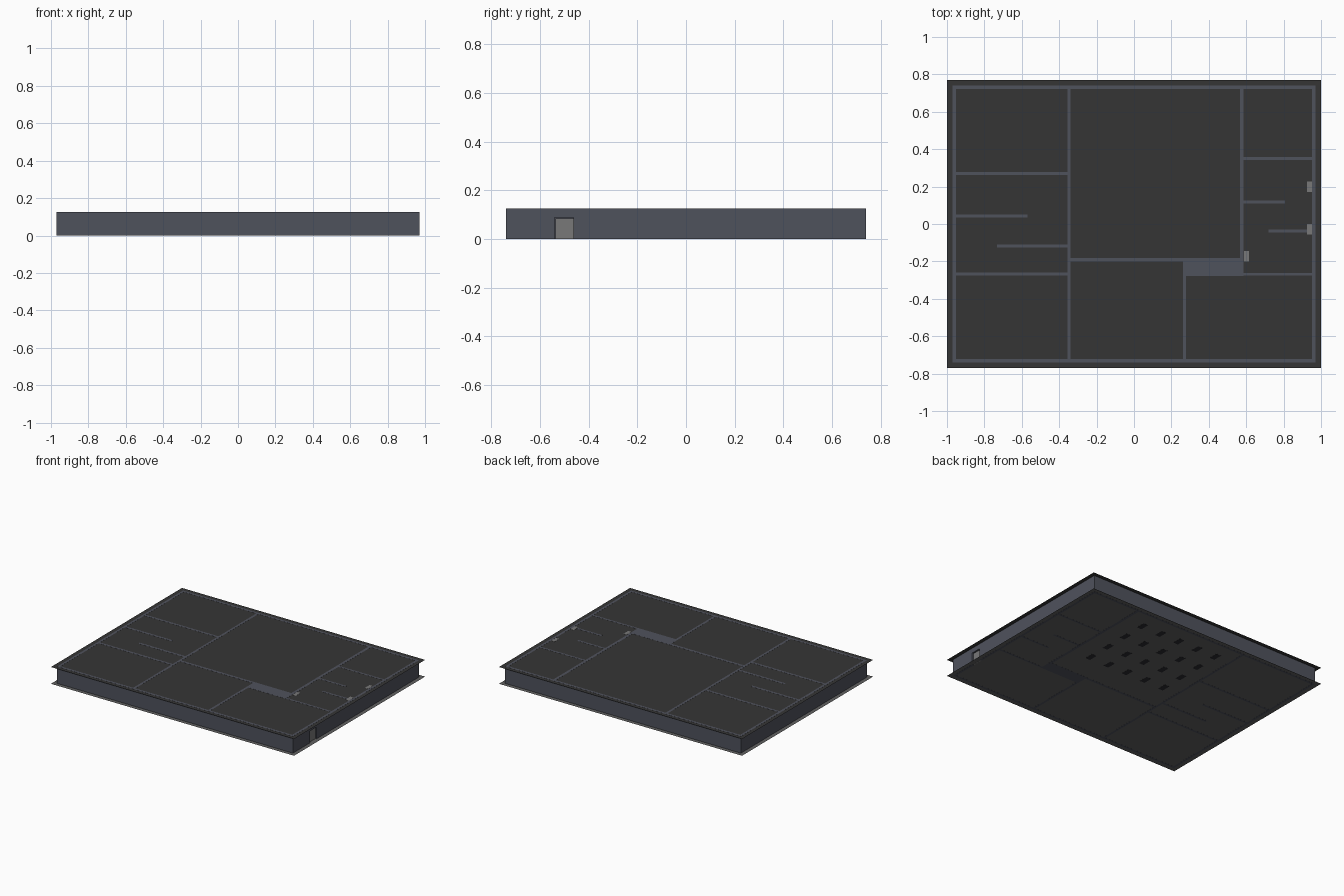
import bpy
import bmesh

old = bpy.data.objects.get("Cube")
if old:
    bpy.data.objects.remove(old, do_unlink=True)


def material(name, rgb):
    m = bpy.data.materials.new(name)
    m.use_nodes = True
    m.diffuse_color = (*rgb, 1)
    m.node_tree.nodes["Principled BSDF"].inputs["Base Color"].default_value = (*rgb, 1)
    return m


WALL = material("slate wall", (0.078, 0.084, 0.108))
ROOF = material("charcoal ceiling", (0.036, 0.036, 0.036))
FLOOR = material("grey floor", (0.12, 0.12, 0.12))
DOOR = material("light grey", (0.19, 0.19, 0.19))
DARK = material("dark furniture", (0.025, 0.025, 0.028))

TOP = 0.1256     # wall height, a hair above the ceiling sheet
T = 0.017        # wall thickness
X, Y = 0.97, 0.74


def finish(name, bm, mat):
    mesh = bpy.data.meshes.new(name)
    bm.to_mesh(mesh)
    bm.free()
    mesh.materials.append(mat)
    ob = bpy.data.objects.new(name, mesh)
    bpy.context.collection.objects.link(ob)
    return ob


def box(name, x0, x1, y0, y1, z0, z1, mat):
    bm = bmesh.new()
    bmesh.ops.create_cube(bm, size=1)
    for v in bm.verts:
        v.co = (x1 if v.co.x > 0 else x0,
                y1 if v.co.y > 0 else y0,
                z1 if v.co.z > 0 else z0)
    return finish(name, bm, mat)


def sheet(name, z, mat):
    bm = bmesh.new()
    bmesh.ops.create_grid(bm, x_segments=1, y_segments=1, size=1)
    for v in bm.verts:
        v.co = (v.co.x, v.co.y * 0.77, z)
    return finish(name, bm, mat)


def wall_x(name, y, x0, x1, t=T):
    return box(name, x0, x1, y - t / 2, y + t / 2, 0, TOP, WALL)


def wall_y(name, x, y0, y1, t=T):
    return box(name, x - t / 2, x + t / 2, y0, y1, 0, TOP, WALL)


# Floor and ceiling sheets overhang the walls
sheet("floor", 0.0005, FLOOR)
sheet("ceiling", 0.125, ROOF)

# Outer walls
wall_x("front_wall", -Y + T / 2, -X, X)
wall_x("back_wall", Y - T / 2, -X, X)
wall_y("right_wall", -X + T / 2, -Y + T, Y - T)

# Left wall is split around the entrance
D0, D1, DH = -0.54, -0.463, 0.088
wall_y("left_wall_front", X - T / 2, -Y + T, D0)
wall_y("left_wall_back", X - T / 2, D1, Y - T)
box("door_lintel", X - T, X, D0, D1, DH, TOP, WALL)
box("entrance_door", X - T, X - 0.009, D0 + 0.003, D1, 0, DH - 0.003, DOOR)

# Long partitions
wall_y("right_corridor_wall", -0.347, -Y + T, Y - T)
wall_y("left_corridor_wall", 0.576, -0.2, Y - T, 0.02)
wall_y("front_room_wall", 0.27, -Y + T, -0.19)
wall_x("hall_front_wall", -0.19, -0.347, 0.586, 0.019)
box("solid_core", 0.262, 0.586, -0.277, -0.19, 0, TOP, WALL)

# Side room partitions
for y, x0, x1 in [(0.27, -X, -0.347), (0.042, -X, -0.57),
                  (-0.117, -0.74, -0.347), (-0.268, -X, -0.347)]:
    wall_x("right_room_partition", y, x0 + T / 2, x1)
for y, x0, x1 in [(0.35, 0.58, X), (0.118, 0.58, 0.815),
                  (-0.038, 0.72, X), (-0.269, 0.58, X)]:
    wall_x("left_room_partition", y, x0, x1 - T / 2, 0.015)

# Service shafts reaching the ceiling
for x, y in [(0.938, 0.198), (0.938, -0.028), (0.602, -0.172)]:
    box("service_shaft", x - 0.014, x + 0.014, y - 0.028, y + 0.028,
        0.001, TOP + 0.0002, DOOR)

# Rows of desks in the main hall
for i in range(5):
    for j in range(4):
        x, y = -0.22 + i * 0.16, 0.05 + j * 0.18
        box("desk_base", x - 0.02, x + 0.02, y - 0.035, y + 0.035, 0, 0.03, DARK)
        box("desk_top", x - 0.03, x + 0.03, y - 0.045, y + 0.045, 0.03, 0.035, DARK)
